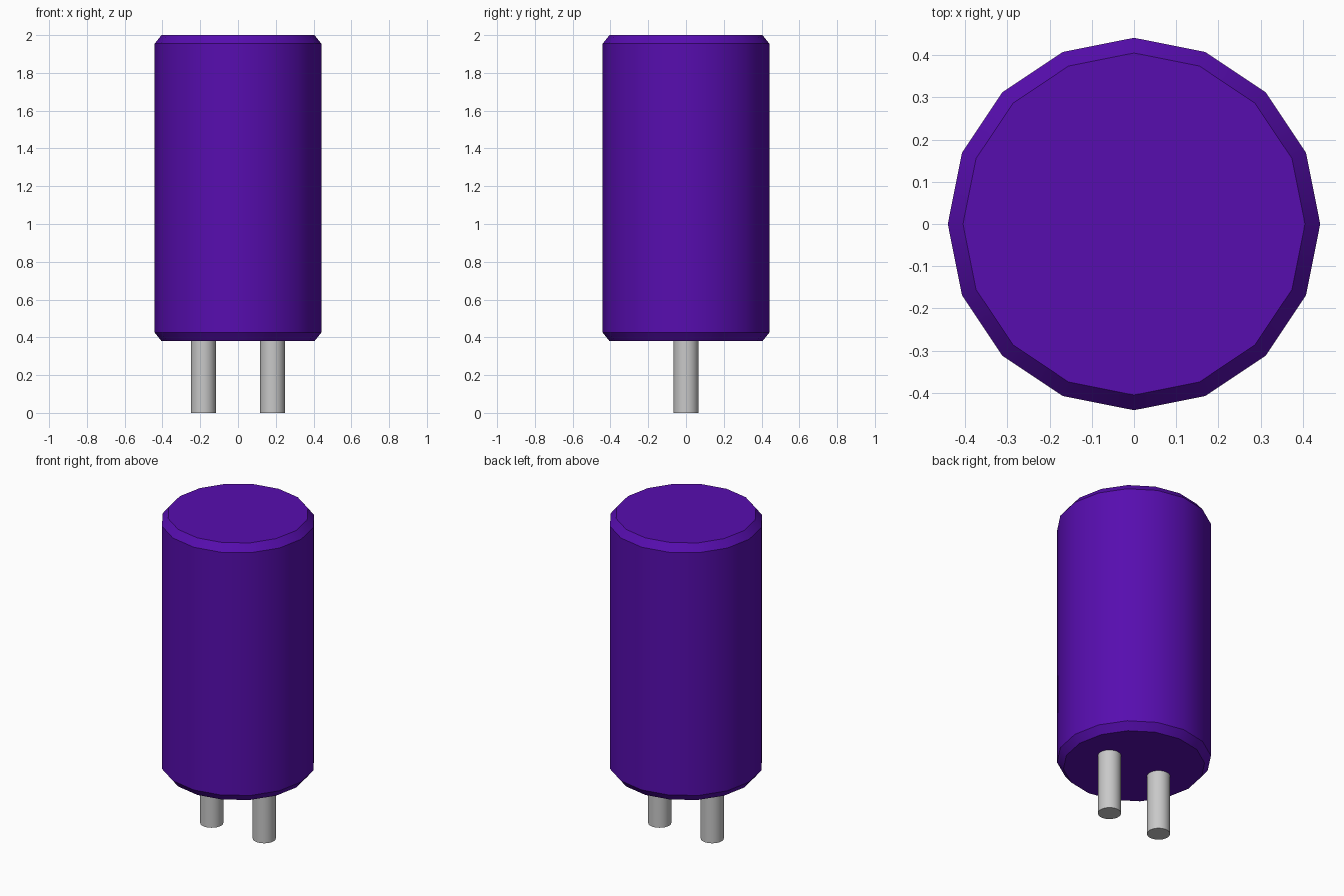
import bpy
import bmesh
import math

cube = bpy.data.objects.get("Cube")
if cube:
    bpy.data.objects.remove(cube, do_unlink=True)


def make_material(name, rgb, roughness):
    mat = bpy.data.materials.new(name)
    mat.use_nodes = True
    mat.diffuse_color = (*rgb, 1)
    bsdf = next(n for n in mat.node_tree.nodes if n.type == 'BSDF_PRINCIPLED')
    bsdf.inputs["Base Color"].default_value = (*rgb, 1)
    bsdf.inputs["Roughness"].default_value = roughness
    return mat


def lathe(name, profile, sides, mat, x=0.0):
    """Closed solid of revolution from (radius, z) pairs, bottom to top."""
    bm = bmesh.new()
    rings = []
    for r, z in profile:
        angles = [2 * math.pi * i / sides for i in range(sides)]
        rings.append([bm.verts.new((r * math.cos(a), r * math.sin(a), z)) for a in angles])
    for low, high in zip(rings, rings[1:]):
        for i in range(sides):
            j = (i + 1) % sides
            bm.faces.new((low[i], low[j], high[j], high[i]))
    bm.faces.new(rings[0][::-1])
    bm.faces.new(rings[-1])
    mesh = bpy.data.meshes.new(name)
    bm.to_mesh(mesh)
    bm.free()
    mesh.materials.append(mat)
    obj = bpy.data.objects.new(name, mesh)
    obj.location.x = x
    bpy.context.collection.objects.link(obj)
    # Smooth walls with crisp rims
    bpy.ops.object.select_all(action='DESELECT')
    obj.select_set(True)
    bpy.context.view_layer.objects.active = obj
    bpy.ops.object.shade_smooth_by_angle(angle=math.radians(30))
    return obj


purple = make_material("purple_casing", (0.095, 0.004, 0.43), 0.5)
grey = make_material("grey_metal", (0.58, 0.58, 0.58), 0.4)

# Sixteen-sided casing with chamfered ends
lathe("casing", [(0.405, 0.38), (0.441, 0.425), (0.441, 1.955), (0.405, 2.0)], 16, purple)

# Pair of contact pins, set slightly into the casing
for side, x in (("left", 0.183), ("right", -0.183)):
    lathe(f"{side}_pin", [(0.066, 0.0), (0.066, 0.40)], 32, grey, x)
